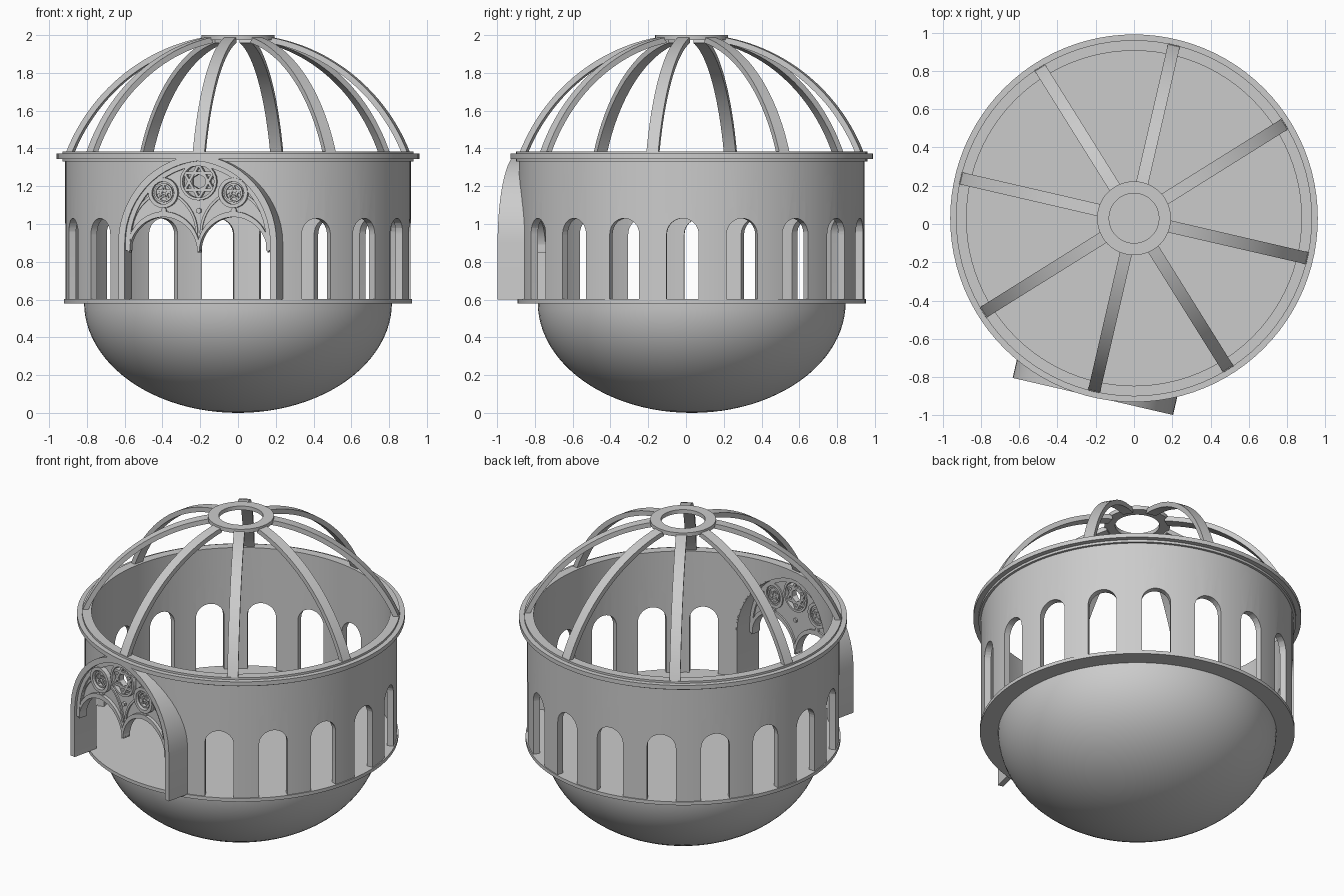
import bpy, bmesh
from math import sin, cos, pi, radians, sqrt, asin, atan2
from mathutils import Matrix

if "Cube" in bpy.data.objects:
    bpy.data.objects.remove(bpy.data.objects["Cube"])

CENTRE = Matrix.Translation((0, 0.03, 0))


def facing(deg):
    """Matrix turning a part built facing -y to face the given compass angle."""
    return CENTRE @ Matrix.Rotation(radians(deg + 90), 4, 'Z')


PORTAL = facing(-103)


def finish(bm, name, smooth=True):
    bmesh.ops.recalc_face_normals(bm, faces=bm.faces)
    me = bpy.data.meshes.new(name)
    bm.to_mesh(me)
    bm.free()
    ob = bpy.data.objects.new(name, me)
    bpy.context.collection.objects.link(ob)
    if smooth:
        shade(ob)
    return ob


def shade(ob):
    bpy.ops.object.select_all(action='DESELECT')
    ob.select_set(True)
    bpy.context.view_layer.objects.active = ob
    bpy.ops.object.shade_smooth_by_angle(angle=radians(30))


def lathe(name, profile, segs=96, closed=True):
    """Revolve (r, z) points; r == 0 becomes a pole."""
    bm = bmesh.new()
    vs = [bm.verts.new((r, 0, z)) for r, z in profile]
    n = len(vs)
    es = [bm.edges.new((vs[i], vs[(i + 1) % n])) for i in range(n if closed else n - 1)]
    bmesh.ops.spin(bm, geom=vs + es, cent=(0, 0, 0), axis=(0, 0, 1), angle=2 * pi, steps=segs)
    bmesh.ops.remove_doubles(bm, verts=bm.verts, dist=1e-5)
    bm.transform(CENTRE)
    return finish(bm, name)


def add_prism(bm, pts, d0, d1, mat):
    """Solid from a (u, z) outline between distances d0 and d1 from the axis."""
    a = [bm.verts.new(mat @ Matrix.Translation((u, -d0, z)).translation) for u, z in pts]
    b = [bm.verts.new(mat @ Matrix.Translation((u, -d1, z)).translation) for u, z in pts]
    n = len(pts)
    bm.faces.new(a)
    bm.faces.new(b[::-1])
    for i in range(n):
        j = (i + 1) % n
        bm.faces.new((a[j], a[i], b[i], b[j]))


def prisms(name, outlines, d0, d1, mat=PORTAL):
    bm = bmesh.new()
    for o in outlines:
        add_prism(bm, o, d0, d1, mat)
    return finish(bm, name)


def arch(half, spring, R, cx=0.0, n=14):
    """Pointed arch points, left springing to right springing."""
    top = atan2(sqrt(R * R - (R - half) ** 2), R - half)
    right = [(half - R + R * cos(top * i / n), spring + R * sin(top * i / n)) for i in range(n + 1)]
    left = [(-u, z) for u, z in right]
    return [(u + cx, z) for u, z in left + right[-2::-1]]


def circle(cx, cz, r, n=24, a0=pi / 2):
    return [(cx + r * cos(a0 + 2 * pi * i / n), cz + r * sin(a0 + 2 * pi * i / n)) for i in range(n)]


def bar(p, q, w):
    dx, dz = q[0] - p[0], q[1] - p[1]
    l = sqrt(dx * dx + dz * dz)
    ox, oz = -dz / l * w / 2, dx / l * w / 2
    return [(p[0] + ox, p[1] + oz), (p[0] - ox, p[1] - oz), (q[0] - ox, q[1] - oz), (q[0] + ox, q[1] + oz)]


def star(cx, cz, r, n, step, w):
    c = circle(cx, cz, r, n)
    return [bar(c[i], c[(i + step) % n], w) for i in range(n)]


def ring(cx, cz, r0, r1, n=24):
    a, b = circle(cx, cz, r0, n), circle(cx, cz, r1, n)
    return [[a[i], b[i], b[(i + 1) % n], a[(i + 1) % n]] for i in range(n)]


def cut(ob, cutter):
    m = ob.modifiers.new('cut', 'BOOLEAN')
    m.object, m.operation, m.solver = cutter, 'DIFFERENCE', 'EXACT'
    bpy.ops.object.select_all(action='DESELECT')
    ob.select_set(True)
    bpy.context.view_layer.objects.active = ob
    bpy.ops.object.modifier_apply(modifier=m.name)
    bpy.data.objects.remove(cutter)
    shade(ob)


# Bowl and floor
lathe('bowl', [(0.815 * cos(pi / 2 * i / 24), 0.585 - 0.585 * sin(pi / 2 * i / 24)) for i in range(24)] + [(0, 0)],
      closed=False)
lathe('floor', [(0, 0.58), (0.922, 0.58), (0.922, 0.602), (0, 0.602)], closed=False)

# Drum wall with round-headed windows and the portal opening
wall = lathe('drum_wall', [(0.875, 0.6), (0.915, 0.6), (0.915, 1.335), (0.875, 1.335)])
bm = bmesh.new()
for k in range(2, 17):
    add_prism(bm, [(-0.085, 0.5)] + arch(0.085, 0.945, 0.0851, n=8) + [(0.085, 0.5)], 0.8, 1.0, facing(-103 + 20 * k))
add_prism(bm, [(-0.4, 0.5)] + arch(0.4, 0.9, 0.44) + [(0.4, 0.5)], 0.68, 1.05, PORTAL)
cut(wall, finish(bm, 'opening_cutter', False))

# Cornice and dome ribs
lathe('cornice', [(0.875, 1.33), (0.93, 1.33), (0.93, 1.345), (0.96, 1.345), (0.96, 1.372), (0.93, 1.372),
                  (0.93, 1.385), (0.875, 1.385)])
lathe('dome_hub', [(0.13, 1.975), (0.193, 1.975), (0.193, 2.0), (0.13, 2.0)], 48)
for k in range(8):
    bm = bmesh.new()
    m = facing(-13 + 45 * k)
    rows = []
    for i in range(25):
        a = radians(21.5 + (79.5 - 21.5) * i / 24)
        rows.append([bm.verts.new(m @ Matrix.Translation((u, -R * cos(a), 1.005 + R * sin(a))).translation)
                     for u, R in ((-0.032, 1), (0.032, 1), (0.032, 0.97), (-0.032, 0.97))])
    for p, q in zip(rows, rows[1:]):
        for j in range(4):
            bm.faces.new((p[j], p[(j + 1) % 4], q[(j + 1) % 4], q[j]))
    bm.faces.new(rows[0])
    bm.faces.new(rows[-1][::-1])
    finish(bm, f'dome_rib_{k + 1}')

# Portal frame, trimmed to the inside of the drum
outer = [(-0.43, 0.6)] + arch(0.43, 0.9, 0.47) + [(0.43, 0.6)]
inner = [(-0.395, 0.6)] + arch(0.395, 0.9, 0.435) + [(0.395, 0.6)]
frame = prisms('portal_frame', [outer + inner[::-1]], 0.7, 0.955)
cut(frame, lathe('frame_cutter', [(0, 0.3), (0.876, 0.3), (0.876, 1.7), (0, 1.7)], closed=False))
step = [(-0.37, 0.86)] + arch(0.37, 0.9, 0.41) + [(0.37, 0.86)]
prisms('portal_inner_moulding', [[(-0.4, 0.86)] + arch(0.4, 0.9, 0.44) + [(0.4, 0.86)] + step[::-1]], 0.88, 0.938)

# Tracery panel above two lancets, pierced for the star
lancets = [arch(0.198, 0.85, 0.2, s * 0.198) for s in (1, -1)]
panel = prisms('tracery_panel', [arch(0.4, 0.86, 0.46) + lancets[0][::-1] + lancets[1][::-1][1:]], 0.89, 0.915)
cut(panel, prisms('star_cutter', [circle(0, 1.225, 0.09)], 0.8, 1.0))
for s, side in ((-1, 'left'), (1, 'right')):
    c = s * 0.19
    o, i = arch(0.198, 0.862, 0.205, c), arch(0.185, 0.85, 0.187, c)
    prisms('lancet_moulding_' + side, [o + i[::-1]], 0.88, 0.935)
    o, i = arch(0.185, 0.95, 0.24, c), arch(0.172, 0.95, 0.225, c)
    prisms('upper_moulding_' + side, [o + i[::-1]], 0.9, 0.925)
    # Rosette: two rings and a five-pointed star
    prisms('rosette_rim_' + side, ring(c, 1.165, 0.06, 0.08), 0.882, 0.945)
    prisms('rosette_inner_' + side, ring(c, 1.165, 0.04, 0.05), 0.882, 0.935)
    prisms('rosette_star_' + side, star(c, 1.165, 0.042, 5, 2, 0.007), 0.885, 0.93)
    prisms('boss_' + side, [circle(c, 1.072, 0.015, 12)], 0.88, 0.93)
prisms('boss_centre', [circle(0, 1.07, 0.015, 6)], 0.88, 0.93)
prisms('star_rim', ring(0, 1.225, 0.086, 0.1), 0.882, 0.938)
prisms('star_bars', star(0, 1.225, 0.09, 6, 2, 0.014), 0.89, 0.93)
prisms('star_hexagon', star(0, 1.225, 0.045, 6, 1, 0.01), 0.89, 0.925)
